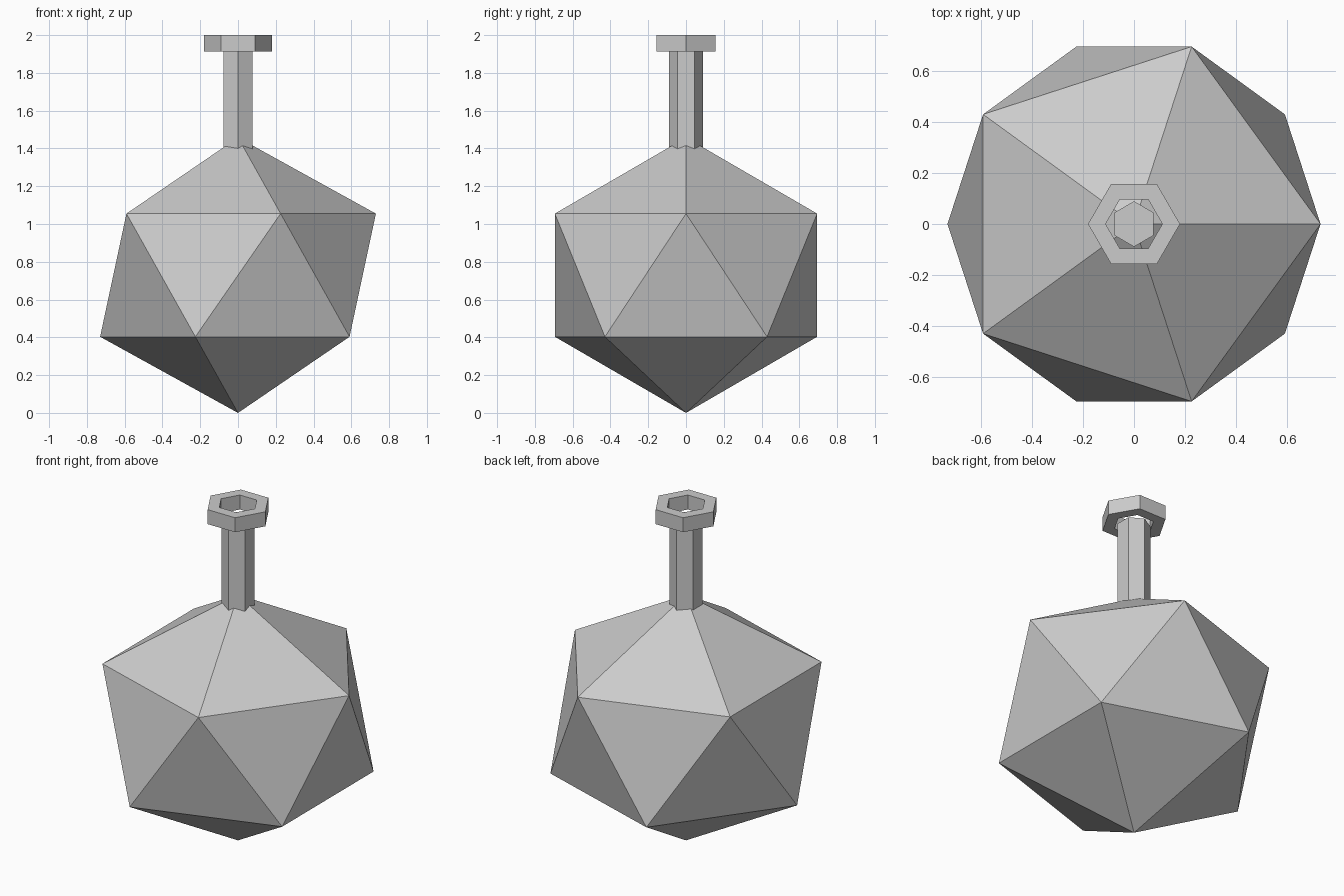
import bpy, bmesh, math

if "Cube" in bpy.data.objects:
    bpy.data.objects.remove(bpy.data.objects["Cube"])

grey = bpy.data.materials.new("light_grey")
grey.diffuse_color = (0.6, 0.6, 0.6, 1)
grey.use_nodes = True
grey.node_tree.nodes["Principled BSDF"].inputs["Base Color"].default_value = grey.diffuse_color


def make(name, bm):
    bmesh.ops.recalc_face_normals(bm, faces=bm.faces)
    mesh = bpy.data.meshes.new(name)
    bm.to_mesh(mesh)
    bm.free()
    mesh.materials.append(grey)
    obj = bpy.data.objects.new(name, mesh)
    bpy.context.collection.objects.link(obj)
    return obj


def ring(bm, radius, z, sides, start=0.0):
    return [bm.verts.new((radius * math.cos(start + math.tau * i / sides),
                          radius * math.sin(start + math.tau * i / sides), z))
            for i in range(sides)]


def bridge(bm, a, b):
    n = len(a)
    for i in range(n):
        j = (i + 1) % n
        bm.faces.new((a[i], a[j], b[j], b[i]))


# Body: slightly flattened twenty-sided flask bulb
bm = bmesh.new()
bottom = bm.verts.new((0, 0, 0))
top = bm.verts.new((0, 0, 1.458))
low = ring(bm, 0.73, 0.403, 5, math.pi / 5)
high = ring(bm, 0.73, 1.055, 5)
for i in range(5):
    j = (i + 1) % 5
    bm.faces.new((bottom, low[j], low[i]))
    bm.faces.new((top, high[i], high[j]))
    bm.faces.new((high[i], low[i], high[j]))
    bm.faces.new((low[i], low[j], high[j]))
make("flask_body", bm)

# Neck: capped six-sided column
bm = bmesh.new()
a = ring(bm, 0.089, 1.38, 6, math.pi / 6)
b = ring(bm, 0.089, 1.915, 6, math.pi / 6)
bridge(bm, a, b)
bm.faces.new(a)
bm.faces.new(b)
make("flask_neck", bm)

# Rim: six-sided collar with an open centre
bm = bmesh.new()
loops = [ring(bm, r, z, 6) for r, z in
         ((0.18, 1.914), (0.18, 2.0), (0.111, 2.0), (0.111, 1.914))]
for k in range(4):
    bridge(bm, loops[k], loops[(k + 1) % 4])
make("flask_rim", bm)
